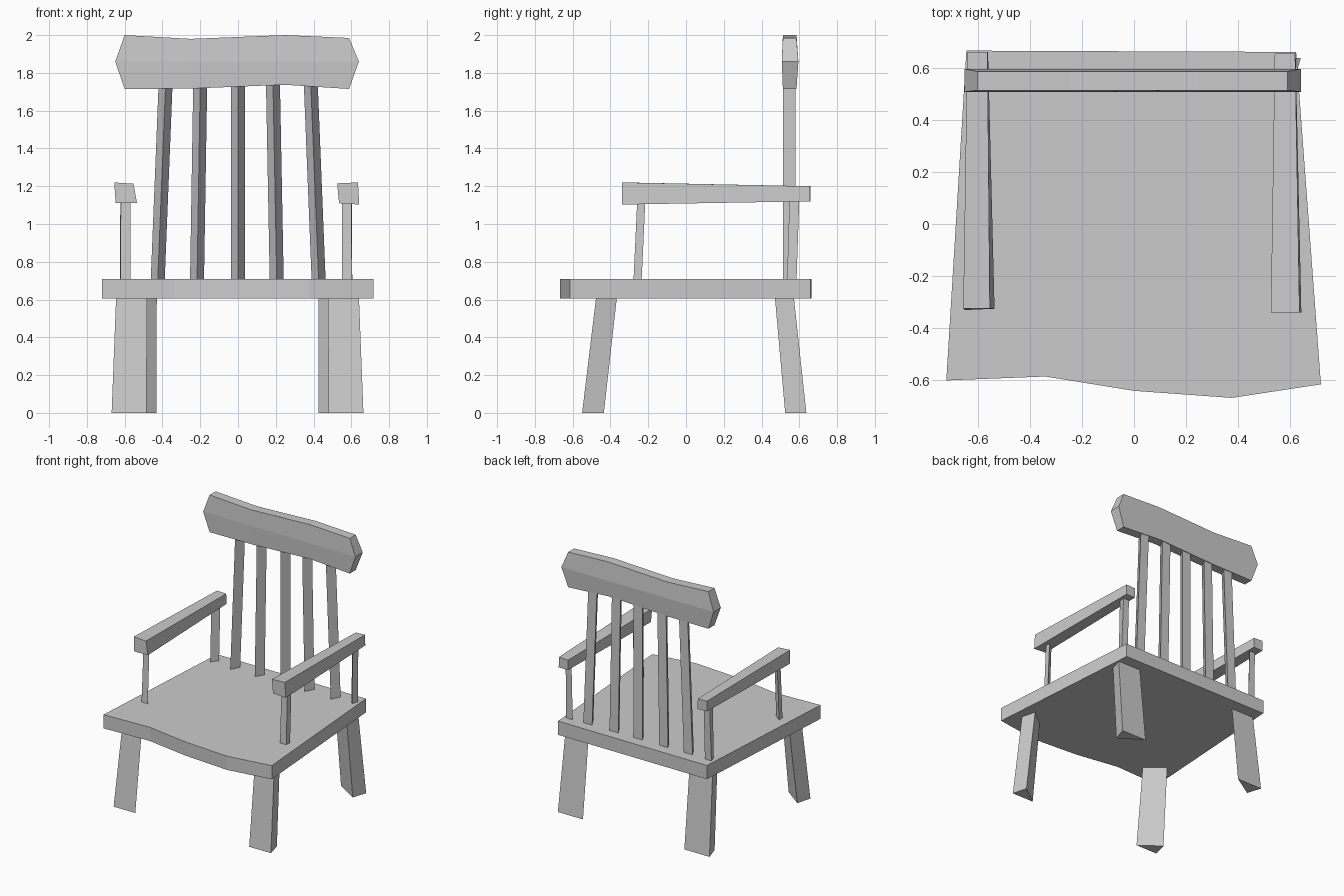
import bpy, bmesh

if "Cube" in bpy.data.objects:
    bpy.data.objects.remove(bpy.data.objects["Cube"])


def loft(name, rings, folded_caps=False):
    """Skin equal-length rings of points into a closed flat-shaded solid."""
    bm = bmesh.new()
    vs = [[bm.verts.new(p) for p in r] for r in rings]
    n = len(rings[0])
    for a, b in zip(vs, vs[1:]):
        for i in range(n):
            j = (i + 1) % n
            bm.faces.new((a[i], a[j], b[j], b[i]))
    for cap in (vs[0], vs[-1]):
        if folded_caps:
            bm.faces.new([cap[i] for i in (0, 1, 2, 5)])
            bm.faces.new([cap[i] for i in (5, 2, 3, 4)])
        else:
            bm.faces.new(cap)
    bmesh.ops.recalc_face_normals(bm, faces=bm.faces)
    me = bpy.data.meshes.new(name)
    bm.to_mesh(me)
    bm.free()
    ob = bpy.data.objects.new(name, me)
    bpy.context.collection.objects.link(ob)
    return ob


def prism(name, low, z0, high, z1, sx=1, dx=0):
    """Straight bar between two xy outlines, optionally flipped across x."""
    return loft(name, [[(sx * x + dx, y, z) for x, y in pts]
                       for pts, z in ((low, z0), (high, z1))])


# Seat slab with a wavy front edge
outline = [(-.72, -.6), (-.34, -.585), (0, -.64), (.375, -.667),
           (.717, -.615), (.622, .66), (-.643, .665)]
prism("seat", outline, .605, outline, .71)

for side, s, dx in (("left", -1, -.005), ("right", 1, 0)):
    # Three-sided splayed legs
    prism(f"front_{side}_leg",
          [(.48, -.55), (.664, -.55), (.634, -.435)], 0,
          [(.476, -.475), (.64, -.475), (.61, -.365)], .62, s, dx)
    prism(f"back_{side}_leg",
          [(.427, .637), (.64, .637), (.605, .525)], 0,
          [(.425, .57), (.62, .57), (.59, .47)], .62, s, dx)

    # Thin three-sided arm posts
    ax = -.02 if s < 0 else 0
    prism(f"front_{side}_arm_post",
          [(.55, -.278), (.603, -.278), (.605, -.235)], .7,
          [(.55, -.258), (.6, -.258), (.603, -.215)], 1.13, s, ax)
    prism(f"back_{side}_arm_post",
          [(.55, .585), (.605, .585), (.59, .535)], .7,
          [(.55, .6), (.6, .6), (.59, .548)], 1.14, s, ax)

# Tapered armrests
loft("left_armrest", [
    [(-.655, -.325, 1.22), (-.553, -.325, 1.213), (-.535, -.325, 1.11), (-.648, -.33, 1.11)],
    [(-.64, .66, 1.2), (-.562, .66, 1.197), (-.56, .66, 1.12), (-.638, .66, 1.12)]])
loft("right_armrest", [
    [(.525, -.34, 1.215), (.635, -.34, 1.22), (.642, -.34, 1.103), (.535, -.34, 1.11)],
    [(.54, .655, 1.197), (.618, .655, 1.2), (.62, .655, 1.12), (.542, .655, 1.12)]])

# Fanned three-sided back spindles, ridge to the front
for i, (xb, xt) in enumerate([(-.425, -.383), (-.217, -.2), (0, 0),
                              (.205, .185), (.427, .385)]):
    lo, hi = ([(x - .037, .58), (x, .513), (x + .037, .58)] for x in (xb, xt))
    prism(f"spindle_{i + 1}", lo, .7, hi, 1.75)

# Wavy top rail with pointed ends; columns are (x, mid x, top z, bottom z)
rail = [(-.6, -.65, 2.0, 1.715), (-.25, -.25, 1.98, 1.717),
        (.25, .25, 2.0, 1.737), (.588, .64, 1.985, 1.715)]
loft("top_rail", [[(x, .513, t), (x, .585, t), (m, .595, 1.86),
                   (x, .585, b), (x, .513, b), (m, .507, 1.86)]
                  for x, m, t, b in rail], True)
